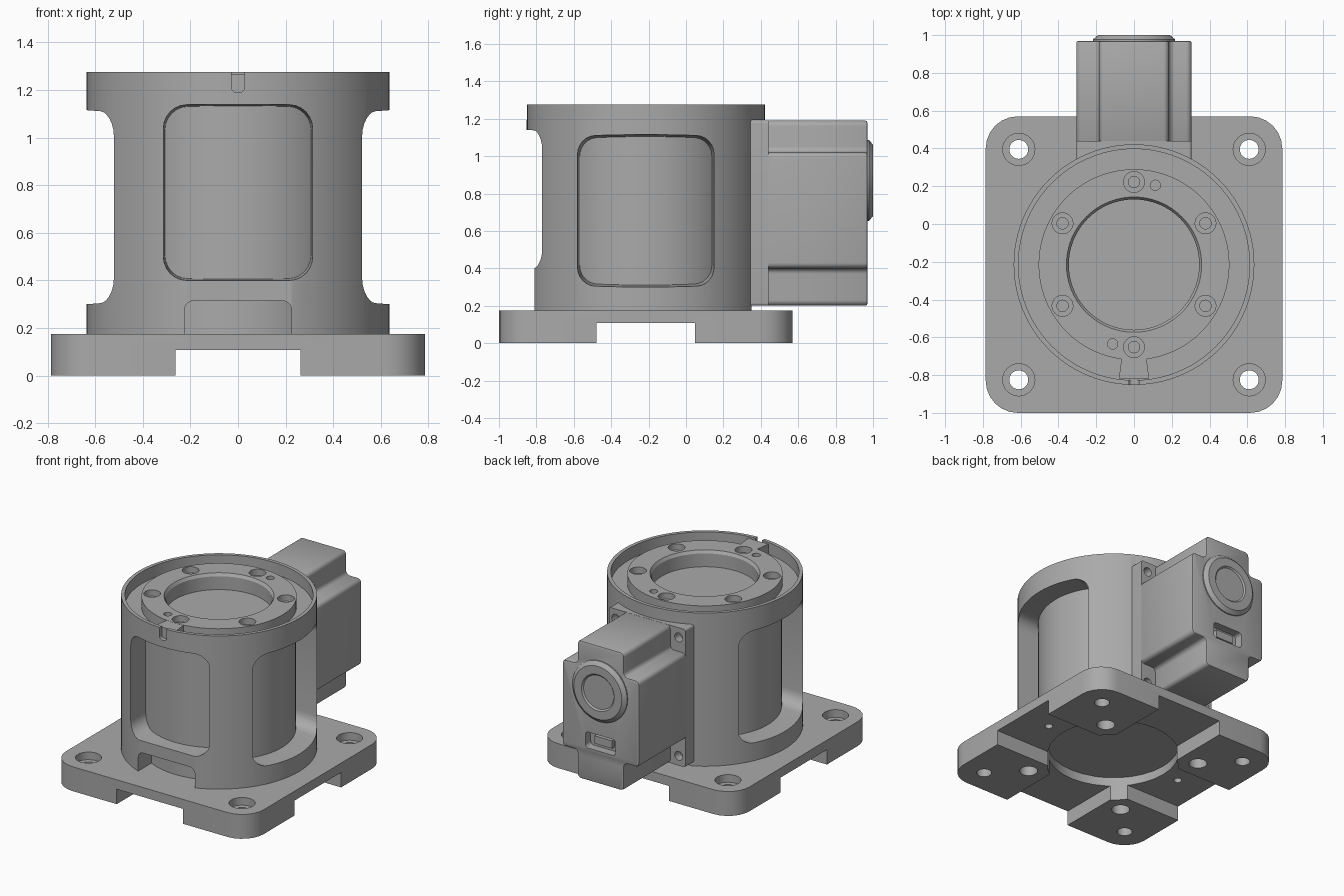
import bpy, bmesh, math
from mathutils import Matrix, Vector

old = bpy.data.objects.get("Cube")
if old:
    bpy.data.objects.remove(old, do_unlink=True)

CY = -0.215  # y of the housing axis

grey = bpy.data.materials.new("machined grey")
grey.use_nodes = True
grey.diffuse_color = (0.4, 0.4, 0.4, 1)
grey.node_tree.nodes["Principled BSDF"].inputs["Base Color"].default_value = (0.4, 0.4, 0.4, 1)


def finish(name, bm):
    bmesh.ops.recalc_face_normals(bm, faces=bm.faces[:])
    mesh = bpy.data.meshes.new(name)
    bm.to_mesh(mesh)
    bm.free()
    mesh.materials.append(grey)
    ob = bpy.data.objects.new(name, mesh)
    bpy.context.collection.objects.link(ob)
    return ob


def rect(u0, u1, v0, v1):
    return [(u0, v0), (u1, v0), (u1, v1), (u0, v1)]


def prism(name, pts, a, b, axis="z", radius=0, taper=1):
    """Extrude an outline from a to b along an axis, with rounded corners and optional taper."""
    bm = bmesh.new()
    bm.faces.new([bm.verts.new((u, v, a)) for u, v in pts])
    if radius:
        bmesh.ops.bevel(bm, geom=bm.verts[:], offset=radius, offset_type="OFFSET",
                        segments=6, profile=0.5, affect="VERTICES")
    mid = bm.faces[:][0].calc_center_bounds()
    ext = bmesh.ops.extrude_face_region(bm, geom=bm.faces[:])
    for v in [g for g in ext["geom"] if isinstance(g, bmesh.types.BMVert)]:
        v.co = mid + (v.co - mid) * taper
        v.co.z = b
    for v in bm.verts:
        u, w, d = v.co
        v.co = {"z": (u, w, d), "y": (u, d, w), "x": (d, u, w)}[axis]
    return finish(name, bm)


def lathe(name, profile, at=(0, 0, 0), axis="z", steps=96):
    """Spin (radius, height) points about an axis."""
    bm = bmesh.new()
    vs = [bm.verts.new((r, 0, h)) for r, h in profile]
    es = [bm.edges.new(p) for p in zip(vs, vs[1:])]
    bmesh.ops.spin(bm, geom=vs + es, axis=(0, 0, 1), cent=(0, 0, 0),
                   angle=math.tau, steps=steps)
    bmesh.ops.remove_doubles(bm, verts=bm.verts[:], dist=1e-5)
    turn = Matrix.Rotation(-math.pi / 2, 4, "X") if axis == "y" else Matrix()
    bm.transform(Matrix.Translation(Vector(at)) @ turn)
    return finish(name, bm)


def rod(x, y, r, lo, hi, axis="z"):
    at = (x, y, 0) if axis == "z" else (x, 0, y)
    return lathe("rod", [(0, lo), (r, lo), (r, hi), (0, hi)], at, axis, 32)


def apply(ob, mod):
    bpy.context.view_layer.objects.active = ob
    bpy.ops.object.modifier_apply(modifier=mod.name)


def cut(ob, *cutters):
    for c in cutters:
        mod = ob.modifiers.new("cut", "BOOLEAN")
        mod.operation, mod.solver, mod.object = "DIFFERENCE", "EXACT", c
        apply(ob, mod)
        bpy.data.objects.remove(c, do_unlink=True)


# Base plate with crossed channels, centre bore and bolt holes
base = prism("base_plate", rect(-0.785, 0.785, -1, 0.57), 0, 0.175, radius=0.17)
cut(base,
    prism("channel", rect(-0.263, 0.263, -2, 2), -0.1, 0.107),
    prism("channel", rect(-2, 2, CY - 0.263, CY + 0.263), -0.1, 0.107),
    rod(0, CY, 0.435, -0.1, 0.3))
for sx in (-1, 1):
    cut(base, rod(sx * 0.56, CY, 0.027, 0.05, 0.3))
    for sy in (-1, 1):
        x, y = sx * 0.61, CY + sy * 0.61
        cut(base, rod(x, y, 0.05, -0.1, 0.3), rod(x, y, 0.085, 0.12, 0.3),
            rod(sx * 0.4, CY + sy * 0.4, 0.06, -0.1, 0.3))

# Round housing with rim, groove and raised mounting ring
housing = lathe("housing", [
    (0, 0.17), (0.637, 0.17), (0.637, 1.275), (0.612, 1.275), (0.612, 1.19), (0.505, 1.19),
    (0.505, 1.265), (0.358, 1.265), (0.345, 1.245), (0.345, 1.15), (0, 1.15)], (0, CY, 0))

# Front and side windows, front notch and flat, motor seat, key slot
cut(housing, prism("window", rect(-0.32, 0.32, 0.395, 1.143), CY - 0.7, CY - 0.33, "y", 0.1, 0.95))
for s in (-1, 1):
    cut(housing, prism("window", rect(CY - 0.378, CY + 0.378, 0.295, 1.12),
                       s * 0.7, s * 0.33, "x", 0.1, 0.93))
cut(housing,
    prism("notch", rect(-0.225, 0.225, 0.05, 0.315), CY - 0.7, CY - 0.4, "y", 0.04),
    prism("flat", rect(-0.225, 0.225, 0.25, 0.5), CY - 0.7, CY - 0.596, "y"),
    prism("seat", rect(-0.5, 0.5, 0.1, 1.192), 0.35, 0.6, "y"),
    prism("key", rect(-0.027, 0.027, 1.19, 1.4), CY - 0.7, CY - 0.6, "y", 0.02))

# Ring bolt holes with counterbores, and two dowel holes
for k in range(6):
    a = math.radians(90 + 60 * k)
    x, y = 0.437 * math.cos(a), CY + 0.437 * math.sin(a)
    cut(housing, rod(x, y, 0.055, 1.22, 1.4), rod(x, y, 0.03, 1.16, 1.4))
for s in (-1, 1):
    cut(housing, rod(s * 0.113, CY + s * 0.42, 0.027, 1.2, 1.4))

core = lathe("inner_core", [(0, 0.172), (0.5, 0.172), (0.5, 1.147), (0, 1.147)], (0, CY, 0))
web = prism("ring_tab", [(-0.08, CY - 0.604), (0.08, CY - 0.604),
                         (0.065, CY - 0.49), (-0.065, CY - 0.49)], 1.18, 1.264)

# Motor flange with corner screw holes
flange = prism("motor_flange", rect(-0.305, 0.305, 0.2, 1.19), 0.345, 0.44, "y", 0.015)
for x in (-0.25, 0.25):
    for z in (0.27, 1.12):
        cut(flange, rod(x, z, 0.032, 0.38, 0.6, "y"))

# Motor body with notched corners and a connector socket
right = [(0.185, 0.2), (0.185, 0.4), (0.305, 0.4), (0.305, 1.02), (0.185, 1.02), (0.185, 1.19)]
left = [(-x, z) for x, z in reversed(right)]
motor = prism("motor_body", right + left, 0.43, 0.97, "y", 0.03)
bev = motor.modifiers.new("edge", "BEVEL")
bev.width, bev.segments, bev.limit_method, bev.angle_limit = 0.012, 2, "ANGLE", math.radians(60)
apply(motor, bev)
cut(motor, prism("socket", rect(-0.12, 0.12, 0.435, 0.55), 0.91, 1.1, "y", 0.025))
plug = prism("connector_plug", rect(-0.07, 0.07, 0.465, 0.52), 0.9, 0.94, "y")

# Round end cap on the motor
cap = lathe("motor_cap", [(0, 0.95), (0.217, 0.95), (0.217, 0.978), (0.19, 1.0), (0.13, 1.0),
                          (0.12, 0.99), (0, 0.99)], (0, 0, 0.87), "y", 64)

# Smooth curved walls, keep hard edges
bpy.ops.object.select_all(action="DESELECT")
for ob in (base, housing, core, web, flange, motor, plug, cap):
    ob.select_set(True)
bpy.context.view_layer.objects.active = base
bpy.ops.object.shade_smooth_by_angle(angle=math.radians(30))
